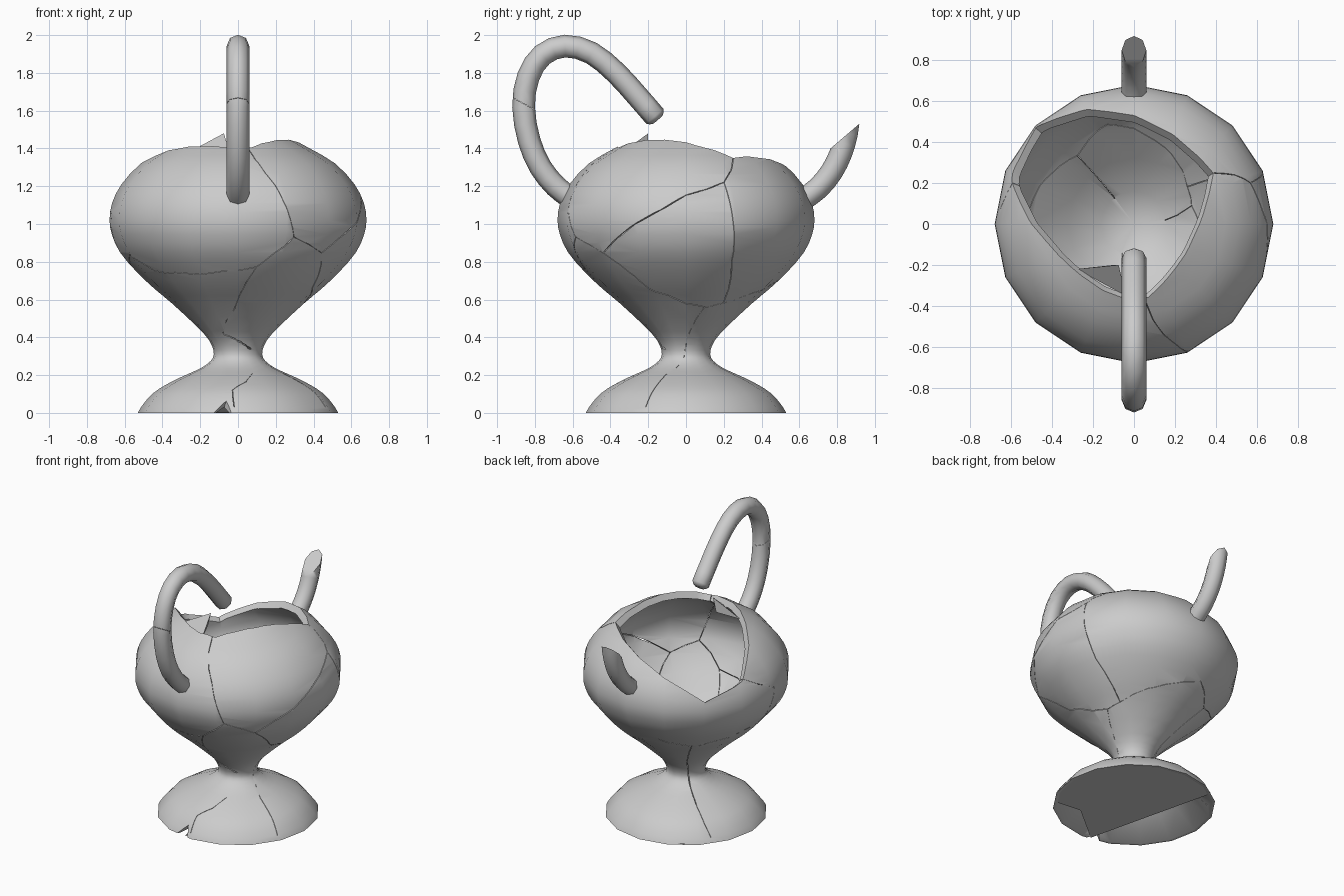
import bpy, bmesh, math
from mathutils import Vector

if "Cube" in bpy.data.objects:
    bpy.data.objects.remove(bpy.data.objects["Cube"])

SIDES = 16


def refine(pts):
    # double a point list along a smooth spline
    ps = [Vector(p) for p in pts]
    ex = [ps[0] * 2 - ps[1]] + ps + [ps[-1] * 2 - ps[-2]]
    out = []
    for a, b, c, d in zip(ex, ex[1:], ex[2:], ex[3:]):
        out += [b, (9 * (b + c) - a - d) / 16]
    return out + [ps[-1]]


OUTER = [(.53, 0), (.51, .035), (.455, .1), (.38, .15), (.29, .195), (.2, .235), (.145, .275),
         (.128, .31), (.14, .36), (.19, .43), (.35, .58), (.44, .655), (.535, .745), (.625, .85),
         (.668, .945), (.68, 1.02), (.667, 1.11), (.617, 1.21), (.515, 1.32), (.38, 1.4),
         (.28, 1.452), (.16, 1.5)]
INNER = [(.14, 1.46), (.26, 1.41), (.36, 1.36), (.48, 1.285), (.58, 1.185), (.628, 1.1),
         (.64, 1.02), (.63, .96), (.585, .87), (.5, .765), (.32, .61), (.16, .48), (0, .44)]
UNDER = [(0, .19), (.17, .19), (.36, .11), (.51, 0)]
OUTER = [tuple(p) for p in refine(OUTER)]


def make_object(name, bm):
    bmesh.ops.recalc_face_normals(bm, faces=bm.faces)
    mesh = bpy.data.meshes.new(name)
    bm.to_mesh(mesh)
    bm.free()
    ob = bpy.data.objects.new(name, mesh)
    bpy.context.collection.objects.link(ob)
    return ob


def smooth(ob, angle=50):
    bpy.ops.object.select_all(action='DESELECT')
    ob.select_set(True)
    bpy.context.view_layer.objects.active = ob
    bpy.ops.object.shade_smooth_by_angle(angle=math.radians(angle))


def lathe(name, profile):
    bm = bmesh.new()
    rings = []
    for r, z in profile:
        n = SIDES if r > 0 else 1
        rings.append([bm.verts.new((r * math.cos(i * math.tau / SIDES),
                                    r * math.sin(i * math.tau / SIDES), z)) for i in range(n)])
    for a, b in zip(rings, rings[1:]):
        for i in range(SIDES):
            j = (i + 1) % SIDES
            quad = [a[i % len(a)], a[j % len(a)], b[j % len(b)], b[i % len(b)]]
            bm.faces.new(list(dict.fromkeys(quad)))
    return make_object(name, bm)


def cut(ob, cutter):
    # subtract the cutter, keeping the old mesh if the result is unusable
    cutter.hide_render = True
    mod = ob.modifiers.new("cut", 'BOOLEAN')
    mod.object, mod.operation, mod.solver = cutter, 'DIFFERENCE', 'EXACT'
    mod.use_self = True
    bpy.context.view_layer.update()
    dg = bpy.context.evaluated_depsgraph_get()
    new = bpy.data.meshes.new_from_object(ob.evaluated_get(dg))
    ob.modifiers.remove(mod)
    zs = [v.co.z for v in new.vertices]
    xs = [v.co.x for v in new.vertices]
    if len(new.polygons) > 300 and max(zs) - min(zs) > 1.35 and 1.3 < max(xs) - min(xs) < 1.38:
        ob.data = new
    bpy.data.objects.remove(cutter)


def upper_z(r):
    # height of the shoulder at radius r
    for (r0, z0), (r1, z1) in zip(OUTER, OUTER[1:]):
        if z0 > 1.02 and r1 <= r <= r0:
            return z0 + (z1 - z0) * (r0 - r) / (r0 - r1)
    return 1.5


def radius(z):
    for (r0, z0), (r1, z1) in zip(OUTER, OUTER[1:]):
        if z0 <= z <= z1 and z1 > z0:
            return r0 + (r1 - r0) * (z - z0) / (z1 - z0)
    return OUTER[0][0] if z < .5 else OUTER[-1][0]


# broken vessel body
vessel = lathe("vessel", UNDER + OUTER + INNER)

# jagged opening: pyramid from a point inside the bowl through the rim outline
opening = [(-.48, .47), (-.22, .56), (0, .53), (.2, .43), (.39, .25), (.34, .05), (.25, -.15),
           (.16, -.27), (.07, -.36), (-.06, -.36), (-.16, -.32), (-.31, -.21), (-.5, 0),
           (-.6, .21), (-.585, .28), (-.55, .36)]
apex = Vector((0, 0, .75))
bm = bmesh.new()
low, top = bm.verts.new(apex), bm.verts.new((0, 0, 2.4))
ring = [bm.verts.new(apex + (Vector((x, y, upper_z(math.hypot(x, y)))) - apex) * 1.5)
        for x, y in opening]
for a, b in zip(ring, ring[1:] + ring[:1]):
    bm.faces.new((low, a, b))
    bm.faces.new((top, b, a))
cut(vessel, make_object("opening_cutter", bm))


def tetra(name, pts):
    bm = bmesh.new()
    vs = [bm.verts.new(p) for p in pts]
    for f in ((0, 1, 2), (0, 1, 3), (1, 2, 3), (0, 2, 3)):
        bm.faces.new([vs[i] for i in f])
    return make_object(name, bm)


# chip in the foot's front edge, and the pointed sliver left at the front of the rim
cut(vessel, tetra("chip_cutter", ((-.19, -.57, -.03), (-.01, -.57, -.03), (-.05, -.5, .1), (-.09, -.42, -.02))))
tetra("rim_sliver", ((-.28, -.22, 1.37), (-.04, -.35, 1.37), (-.075, -.2, 1.48), (-.1, -.2, 1.38)))

# cracks between shards: (angle from front, height) paths cut as thin fins
CRACKS = [
    [(.13, 1.41), (.33, 1.2), (.42, 1.03), (.47, .93), (.79, .85), (1.16, 1), (1.57, 1.15), (1.91, 1.22), (2.14, 1.35)],
    [(1.91, 1.22), (1.95, 1), (2, .8), (2.18, .58)],
    [(.47, .93), (.18, .77), (-.39, .735), (-.98, .75), (-1.21, .84), (-1.6, .78), (-2.45, .68), (-2.88, .75)],
    [(.18, .77), (-.06, .55), (-.46, .42), (.57, .335)],
    [(.79, .85), (1.1, .66), (1.57, .58), (1.88, .56), (2.18, .58), (2.9, .67), (3.4, .75)],
    [(1.88, .56), (1.57, .36), (1.5, .3), (1.17, .2), (1.14, .03)],
    [(.31, .21), (-.07, .12), (-.04, .03)],
    [(-2.45, .68), (-2.5, .45), (-2.36, .25), (-2.2, .03)],
    [(-1.92, 1.19), (-1.5, 1.05), (-1.6, .78)],
]


def surface(a, z):
    # point and outward normal on the outer wall
    r0, r1 = radius(z - .02), radius(z + .02)
    out = Vector((math.sin(a), -math.cos(a), 0))
    n = (out * .04 - Vector((0, 0, r1 - r0))).normalized()
    return out * radius(z) * .99 + Vector((0, 0, z)), n


for path in CRACKS:
    pts = []
    for (a0, z0), (a1, z1) in zip(path, path[1:]):
        k = max(2, int(max(abs(a1 - a0) / .2, abs(z1 - z0) / .06)))
        pts += [surface(a0 + (a1 - a0) * i / k, z0 + (z1 - z0) * i / k) for i in range(k)]
    pts.append(surface(*path[-1]))
    bm = bmesh.new()
    prev = None
    for i, (p, n) in enumerate(pts):
        t = (pts[min(i + 1, len(pts) - 1)][0] - pts[max(i - 1, 0)][0]).normalized()
        s = n.cross(t).normalized() * .0015
        cur = [bm.verts.new(p + n * d + s * e) for d, e in ((.03, 1), (.03, -1), (-.06, -1), (-.06, 1))]
        if prev:
            for j in range(4):
                bm.faces.new((prev[j], prev[(j + 1) % 4], cur[(j + 1) % 4], cur[j]))
        else:
            bm.faces.new(cur)
        prev = cur
    bm.faces.new(prev)
    cut(vessel, make_object("crack_cutter", bm))
smooth(vessel)

# plate closing most of the foot's underside
plate = [(-.06, -.51), (.22, -.28), (.42, -.3)]
plate += [(.525 * math.cos(i * math.tau / 16), .525 * math.sin(i * math.tau / 16)) for i in range(-1, 6)]
plate += [(-.29, .43)]
bm = bmesh.new()
face = bm.faces.new([bm.verts.new((x, y, .001)) for x, y in plate])
ext = bmesh.ops.extrude_face_region(bm, geom=[face])
for v in ext["geom"]:
    if isinstance(v, bmesh.types.BMVert):
        v.co.z = .006
make_object("foot_plate", bm)


def tube(name, path, r=.06, plane=None, round_tip=False):
    # eight-sided tube in the y-z plane, optionally sliced off on one side of a plane
    bm = bmesh.new()
    rings = []
    line = refine([(0, y, z) for y, z in path])
    sizes = [r] * len(line)
    if round_tip:
        end = (line[-1] - line[-2]).normalized()
        line += [line[-1] + end * .015, line[-1] + end * .025]
        sizes += [r * .8, r * .5]
    for i, p in enumerate(line):
        t = (line[min(i + 1, len(line) - 1)] - line[max(i - 1, 0)]).normalized()
        u = Vector((1, 0, 0))
        v = t.cross(u)
        rings.append([bm.verts.new(p + sizes[i] * (u * math.cos(k * math.tau / 8) + v * math.sin(k * math.tau / 8)))
                      for k in range(8)])
    for a, b in zip(rings, rings[1:]):
        for k in range(8):
            bm.faces.new((a[k], a[(k + 1) % 8], b[(k + 1) % 8], b[k]))
    bm.faces.new(rings[0])
    bm.faces.new(rings[-1])
    if plane:
        res = bmesh.ops.bisect_plane(bm, geom=bm.verts[:] + bm.edges[:] + bm.faces[:],
                                     plane_co=plane[0], plane_no=plane[1], clear_outer=True)
        bmesh.ops.edgenet_fill(bm, edges=[e for e in res["geom_cut"] if isinstance(e, bmesh.types.BMEdge)])
    smooth(make_object(name, bm))


# tall curled handle, cracked in two, and the broken stub opposite
curl = [(-.62, 1.145), (-.69, 1.2), (-.77, 1.3), (-.83, 1.44), (-.86, 1.62), (-.835, 1.78), (-.76, 1.895),
        (-.64, 1.942), (-.5, 1.905), (-.37, 1.8), (-.26, 1.68), (-.165, 1.57)]
tube("handle_lower", curl, plane=((0, -.865, 1.639), (0, .48, .88)))
tube("handle_upper", curl, plane=((0, -.865, 1.641), (0, -.48, -.88)), round_tip=True)
stub = [(.62, 1.13), (.7, 1.19), (.77, 1.275), (.82, 1.375), (.85, 1.48), (.865, 1.6)]
tube("handle_stub", stub, plane=((0, .8, 1.43), (0, -.65, .76)))
